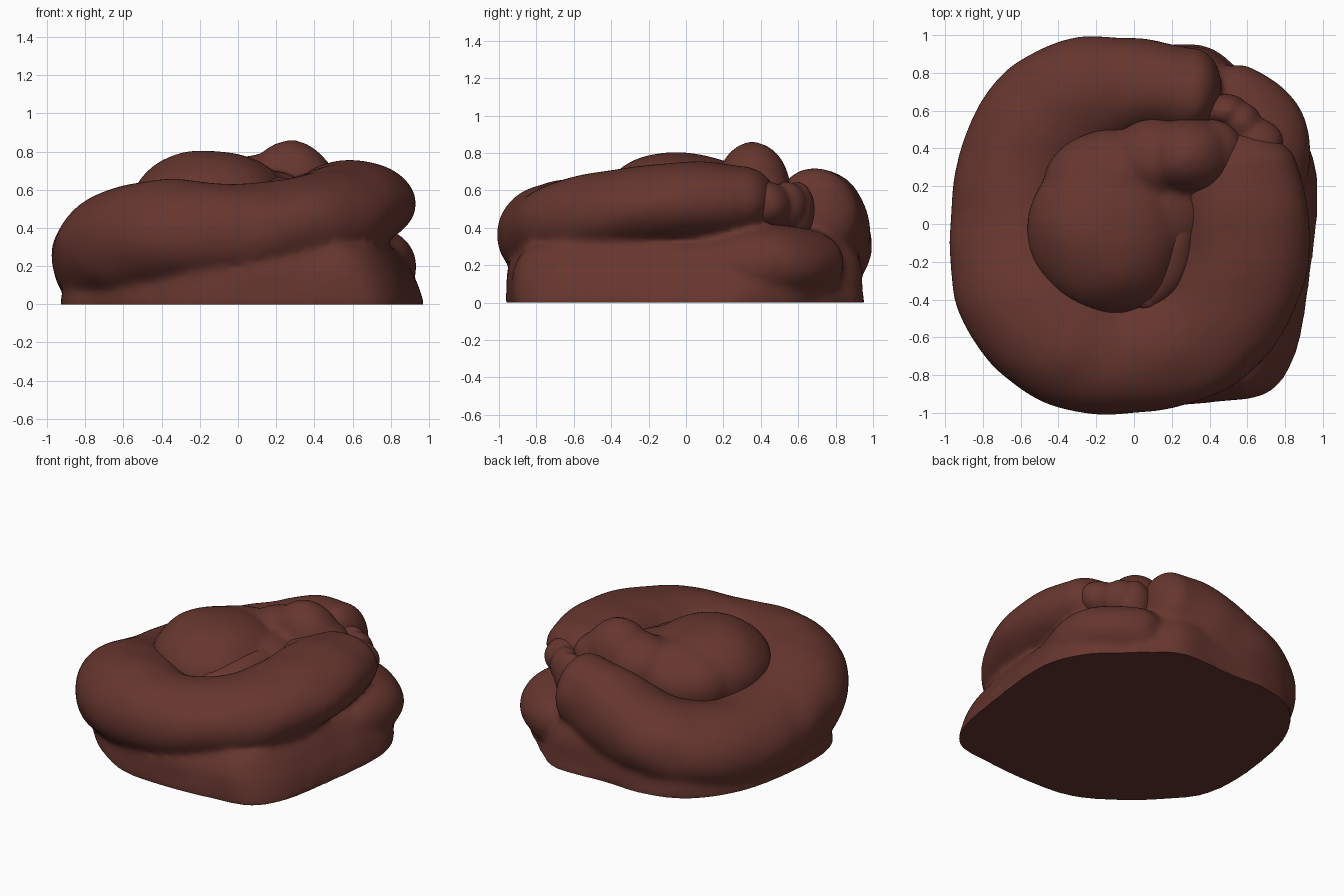
import bpy, bmesh, math
from mathutils import Vector, noise

cube = bpy.data.objects.get("Cube")
if cube:
    bpy.data.objects.remove(cube, do_unlink=True)

brown = bpy.data.materials.new("reddish brown")
brown.use_nodes = True
COLOUR = (0.135, 0.037, 0.028, 1)
brown.diffuse_color = COLOUR
brown.node_tree.nodes["Principled BSDF"].inputs["Base Color"].default_value = COLOUR


def spline(points, steps, closed=False):
    """Smooth path through the points, carrying any number of values."""
    n, out = len(points), []
    pick = (lambda i: points[i % n]) if closed else (lambda i: points[max(0, min(n - 1, i))])
    for i in range(n if closed else n - 1):
        a, b, c, d = (pick(i + k) for k in (-1, 0, 1, 2))
        for s in range(steps):
            t = s / steps
            out.append([0.5 * (2 * q + (r - p) * t + (2 * p - 5 * q + 4 * r - u) * t * t
                               + (3 * q - p - 3 * r + u) * t ** 3)
                        for p, q, r, u in zip(a, b, c, d)])
    if not closed:
        out.append(list(points[-1]))
    return out


def select(objects):
    bpy.ops.object.select_all(action='DESELECT')
    for obj in objects:
        obj.select_set(True)
    bpy.context.view_layer.objects.active = objects[0]


def finish(name, bm, wobble=0.014):
    """Soft lumps, material and shading."""
    for v in bm.verts:
        if v.co.z > 0.001:
            v.co += wobble * noise.noise_vector(v.co * 4)
    bmesh.ops.recalc_face_normals(bm, faces=bm.faces)
    mesh = bpy.data.meshes.new(name)
    bm.to_mesh(mesh)
    bm.free()
    mesh.materials.append(brown)
    obj = bpy.data.objects.new(name, mesh)
    bpy.context.collection.objects.link(obj)
    select([obj])
    bpy.ops.object.shade_smooth_by_angle(angle=math.radians(50))
    return obj


def loft(name, rings):
    """Skin a list of rings and close both ends."""
    bm = bmesh.new()
    loops = [[bm.verts.new(p) for p in ring] for ring in rings]
    n = len(loops[0])
    for a, b in zip(loops, loops[1:]):
        for i in range(n):
            j = (i + 1) % n
            bm.faces.new((a[i], a[j], b[j], b[i]))
    bm.faces.new(loops[0])
    bm.faces.new(loops[-1])
    return finish(name, bm)


def coil(name, points, steps=12, sides=40):
    """Sweep an ellipse (x, y, z, half width, half height) with round ends."""
    path = spline(points, steps)
    rings = []

    def ring(p, side, shift, scale):
        x, y, z, w, h = p
        centre = Vector((x, y, z)) + shift
        return [centre + side * (w * scale * math.cos(a)) + Vector((0, 0, h * scale * math.sin(a)))
                for a in (2 * math.pi * i / sides for i in range(sides))]

    for i, p in enumerate(path):
        before, after = path[max(i - 1, 0)], path[min(i + 1, len(path) - 1)]
        d = Vector((after[0] - before[0], after[1] - before[1], 0)).normalized()
        side = Vector((d.y, -d.x, 0))
        caps = [math.radians(k) for k in range(10, 90, 10)]
        if i == 0:
            rings += [ring(p, side, -d * p[3] * 0.7 * math.sin(c), math.cos(c)) for c in reversed(caps)]
        rings.append(ring(p, side, Vector(), 1))
        if i == len(path) - 1:
            rings += [ring(p, side, d * p[3] * 0.7 * math.sin(c), math.cos(c)) for c in caps]
    return loft(name, rings)


def lumps(name, shapes):
    """Overlapping ellipsoids (centre, radii)."""
    bm = bmesh.new()
    for centre, radii in shapes:
        made = bmesh.ops.create_uvsphere(bm, u_segments=32, v_segments=20, radius=1)
        for v in made["verts"]:
            v.co = Vector(centre) + Vector(a * b for a, b in zip(v.co, radii))
    return finish(name, bm)


def melt(name, objects, voxel=0.022, smooth=7):
    """Join parts into one soft body with a flat underside."""
    select(objects)
    if len(objects) > 1:
        bpy.ops.object.join()
    obj = objects[0]
    obj.name = name
    remesh = obj.modifiers.new("melt", 'REMESH')
    remesh.mode, remesh.voxel_size, remesh.use_smooth_shade = 'VOXEL', voxel, True
    soften = obj.modifiers.new("soften", 'SMOOTH')
    soften.factor, soften.iterations = 0.5, smooth
    for mod in ("melt", "soften"):
        bpy.ops.object.modifier_apply(modifier=mod)
    for v in obj.data.vertices:
        v.co.z = max(v.co.z, 0)
    bpy.ops.object.shade_smooth_by_angle(angle=math.radians(50))


# Spreading foot: each level has a height, an x scale and a y scale
outline = [(0.45, -0.94), (0.72, -0.89), (0.86, -0.68), (0.93, -0.3), (0.975, 0.1),
           (0.95, 0.35), (0.84, 0.56), (0.69, 0.7), (0.55, 0.83), (0.36, 0.95), (0, 0.94),
           (-0.35, 0.94), (-0.63, 0.82), (-0.84, 0.5), (-0.93, 0), (-0.9, -0.35),
           (-0.75, -0.56), (-0.54, -0.76), (-0.25, -0.93), (0.1, -0.965)]
edge = spline(outline, 6, closed=True)
levels = [(-0.1, 0.97, 0.97), (0, 1, 1), (0.06, 0.985, 0.995), (0.12, 0.965, 0.99), (0.18, 0.93, 0.985),
          (0.24, 0.89, 0.965), (0.3, 0.84, 0.93), (0.35, 0.7, 0.75), (0.38, 0.45, 0.45)]
foot = loft("foot", [[(x * sx, y * sy, z) for x, y in edge] for z, sx, sy in levels])

# Lower layer bulging out at the back left
lower_layer = coil("lower_layer", [(0.5, -0.3, 0.14, 0.22, 0.16), (0.62, 0.1, 0.17, 0.25, 0.19),
                                   (0.66, 0.44, 0.21, 0.275, 0.2), (0.48, 0.62, 0.2, 0.26, 0.2)])

# Large outer coil, sinking towards the back right and rising to its end
outer_coil = coil("outer_coil", [(0.58, 0.29, 0.54, 0.28, 0.2), (0.59, 0.06, 0.54, 0.335, 0.22),
                                 (0.56, -0.25, 0.5, 0.345, 0.23), (0.38, -0.54, 0.43, 0.345, 0.25),
                                 (0, -0.685, 0.37, 0.32, 0.26), (-0.34, -0.62, 0.36, 0.35, 0.3),
                                 (-0.57, -0.36, 0.3, 0.375, 0.32), (-0.62, 0, 0.22, 0.355, 0.29),
                                 (-0.53, 0.4, 0.2, 0.37, 0.28), (-0.32, 0.64, 0.26, 0.34, 0.28),
                                 (0, 0.72, 0.37, 0.27, 0.31), (0.3, 0.7, 0.47, 0.235, 0.255)])

# Saddle joining the inner coil to the outer one
saddle = lumps("saddle", [((0.38, 0.2, 0.5), (0.22, 0.26, 0.19))])
melt("body", [foot, lower_layer, outer_coil, saddle], smooth=11)

# Inner coil and its raised end
inner = lumps("inner_coil", [((-0.14, -0.04, 0.49), (0.43, 0.44, 0.32)),
                             ((-0.12, 0.2, 0.5), (0.36, 0.31, 0.25)),
                             ((0.12, 0.34, 0.56), (0.26, 0.22, 0.22)),
                             ((0.28, 0.36, 0.62), (0.23, 0.2, 0.235)),
                             ((0.4, 0.37, 0.59), (0.18, 0.18, 0.16)),
                             ((0.17, 0.08, 0.53), (0.22, 0.26, 0.17))])
melt("inner_coil", [inner], smooth=10)

# Thin tail curling round the dome
coil("inner_tail", [(0.23, 0.1, 0.57, 0.09, 0.09), (0.22, -0.06, 0.57, 0.1, 0.1),
                    (0.17, -0.24, 0.53, 0.12, 0.12), (0.05, -0.38, 0.49, 0.1, 0.1)])

# Wrinkled folds where the outer coil ends meet
folds = lumps("end_folds", [((0.57, 0.53, 0.52), (0.11, 0.11, 0.13)),
                            ((0.49, 0.59, 0.49), (0.12, 0.1, 0.16)),
                            ((0.64, 0.44, 0.52), (0.15, 0.12, 0.13))])
melt("end_folds", [folds], voxel=0.015, smooth=6)
